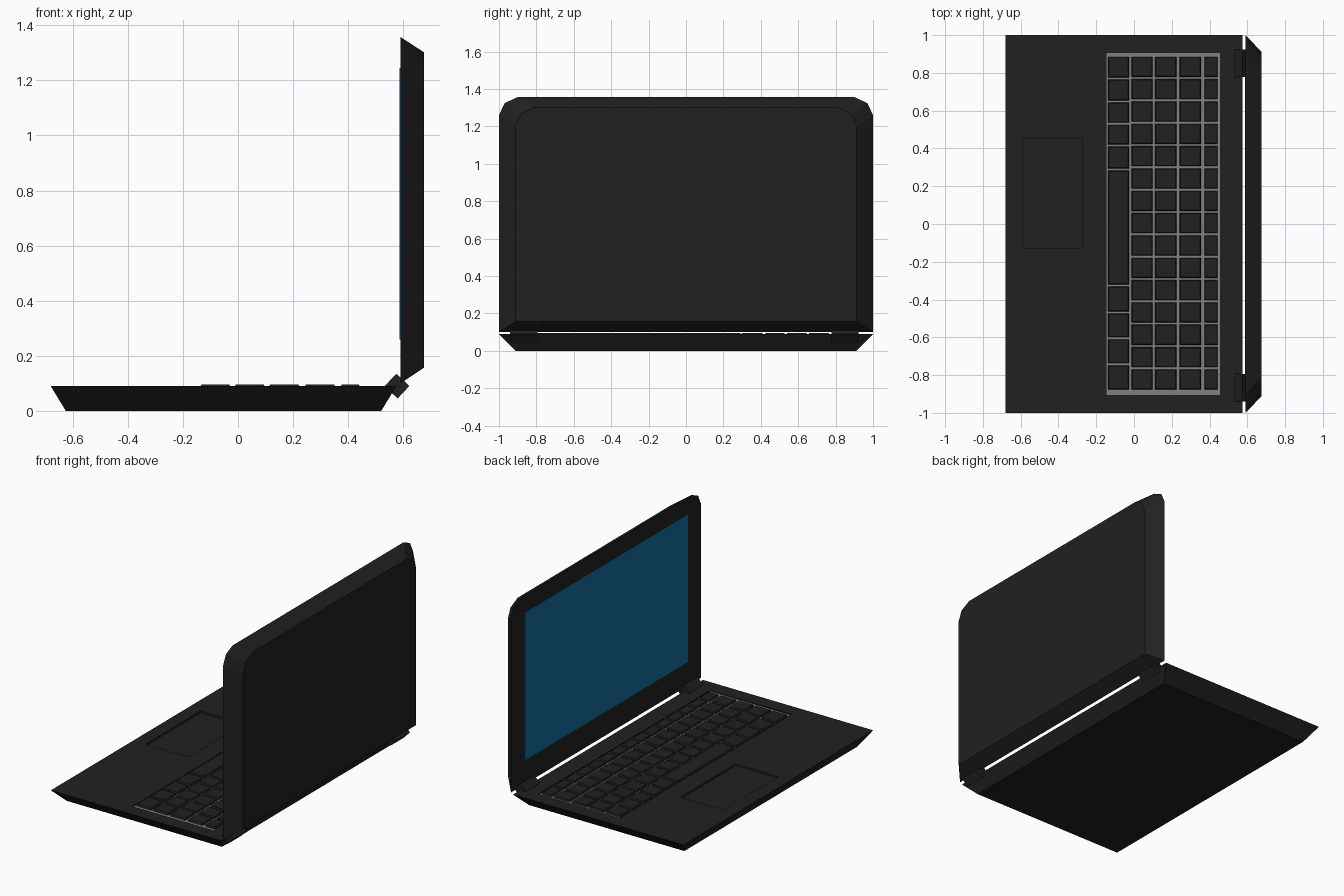
import bpy, bmesh
from math import radians
from mathutils import Matrix, Vector

if "Cube" in bpy.data.objects:
    bpy.data.objects.remove(bpy.data.objects["Cube"])


def material(name, rgb):
    m = bpy.data.materials.new(name)
    m.diffuse_color = (*rgb, 1)
    m.use_nodes = True
    m.node_tree.nodes["Principled BSDF"].inputs["Base Color"].default_value = m.diffuse_color
    return m


DARK = material("dark_plastic", (0.015, 0.015, 0.015))
GREY = material("grey_tray", (0.22, 0.22, 0.22))
BLUE = material("screen_blue", (0.006, 0.157, 0.35))


def finish(name, bm, mat):
    bmesh.ops.recalc_face_normals(bm, faces=bm.faces)
    me = bpy.data.meshes.new(name)
    bm.to_mesh(me)
    bm.free()
    ob = bpy.data.objects.new(name, me)
    bpy.context.collection.objects.link(ob)
    if mat:
        me.materials.append(mat)
    return ob


def loft(bm, a, b):
    """Closed solid between two matching outlines."""
    va, vb = [bm.verts.new(p) for p in a], [bm.verts.new(p) for p in b]
    bm.faces.new(va)
    bm.faces.new(vb)
    n = len(va)
    for i in range(n):
        j = (i + 1) % n
        bm.faces.new((va[i], va[j], vb[j], vb[i]))


def rect(x0, x1, y0, y1, z):
    return [(x0, y0, z), (x1, y0, z), (x1, y1, z), (x0, y1, z)]


def block(name, x0, x1, y0, y1, z0, z1, mat=None):
    bm = bmesh.new()
    loft(bm, rect(x0, x1, y0, y1, z0), rect(x0, x1, y0, y1, z1))
    return finish(name, bm, mat)


# Base: slab tapering towards the underside
bm = bmesh.new()
loft(bm, rect(-0.625, 0.52, -0.91, 0.91, 0), rect(-0.68, 0.575, -1, 1, 0.09))
base = finish("base", bm, DARK)

# Recesses for the keyboard and touchpad
cutters = [
    block("keyboard_cutter", -0.145, 0.455, -0.905, 0.905, 0.075, 0.2),
    block("touchpad_cutter", -0.59, -0.275, -0.13, 0.45, 0.078, 0.2),
]
for c in cutters:
    c.hide_render = True
    c.hide_viewport = True
    mod = base.modifiers.new(c.name, 'BOOLEAN')
    mod.operation = 'DIFFERENCE'
    mod.solver = 'EXACT'
    mod.object = c

# Light tray under the keys
block("keyboard_tray", -0.145, 0.455, -0.905, 0.905, 0.07, 0.083, GREY)

# Keys: a front row with the space bar, then four even rows of fifteen
keys = bmesh.new()


def key(x0, x1, y0, y1):
    t = 0.005
    loft(keys, rect(x0, x1, y0, y1, 0.08),
         rect(x0 + t, x1 - t, y0 + t, y1 - t, 0.096))


edges = [0.891, 0.77, 0.648, 0.531, 0.415, 0.289, -0.325, -0.468, -0.605, -0.743, -0.882]
for hi, lo in zip(edges, edges[1:]):
    key(-0.138, -0.026, lo + 0.005, hi - 0.005)
pitch = (0.891 + 0.882) / 15
for x0, x1 in [(-0.014, 0.099), (0.111, 0.225), (0.241, 0.355), (0.371, 0.444)]:
    for i in range(15):
        hi = 0.891 - i * pitch
        key(x0, x1, hi - pitch + 0.005, hi - 0.005)
finish("keys", keys, DARK)


# Lid: upright slab with chamfered upper corners, tapering towards the back
def lid_outline(x, half):
    return [(x, y, z) for y, z in half] + [(x, -y, z) for y, z in reversed(half)]


bm = bmesh.new()
loft(bm, lid_outline(0.59, [(1, 0.1), (1, 1.26), (0.97, 1.325), (0.9, 1.357)]),
     lid_outline(0.675, [(0.912, 0.157), (0.912, 1.2), (0.885, 1.265), (0.81, 1.302)]))
finish("lid", bm, DARK)

# Display panel
block("screen", 0.587, 0.595, -0.858, 0.858, 0.26, 1.245, BLUE)

# Hinges: square bars turned on edge
for side, y in (("left", 0.85), ("right", -0.868)):
    bm = bmesh.new()
    bmesh.ops.create_cube(bm, size=1, matrix=Matrix.Translation(Vector((0.577, y, 0.09)))
                          @ Matrix.Rotation(radians(43), 4, 'Y')
                          @ Matrix.Diagonal((0.065, 0.146, 0.062, 1)))
    finish("hinge_" + side, bm, DARK)
